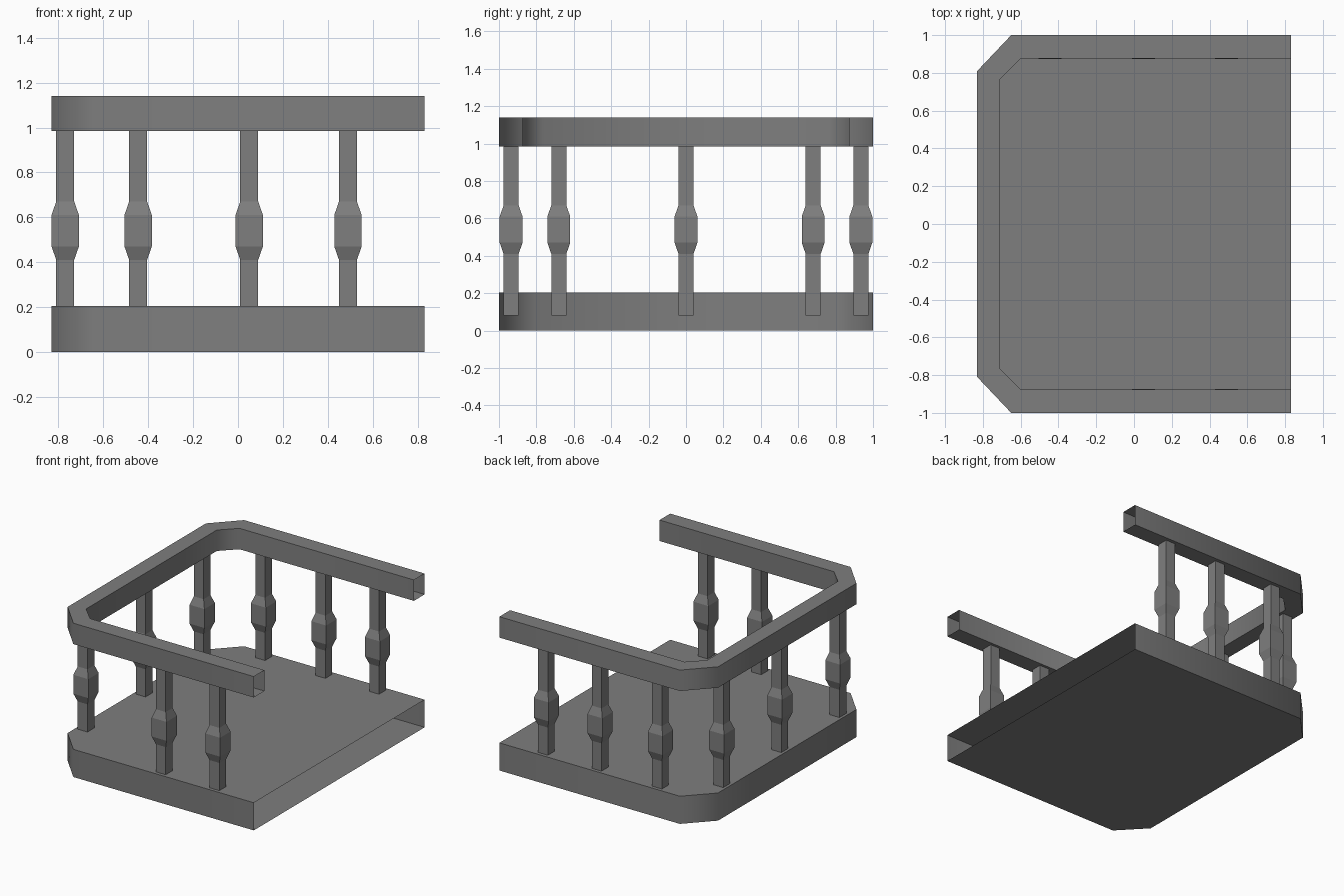
import bpy, bmesh, math

if "Cube" in bpy.data.objects:
    bpy.data.objects.remove(bpy.data.objects["Cube"])

grey = bpy.data.materials.new("dark grey")
grey.diffuse_color = (0.21, 0.21, 0.21, 1)
grey.use_nodes = True
grey.node_tree.nodes["Principled BSDF"].inputs["Base Color"].default_value = grey.diffuse_color


def finish(name, bm, smooth=None):
    bmesh.ops.recalc_face_normals(bm, faces=bm.faces)
    mesh = bpy.data.meshes.new(name)
    bm.to_mesh(mesh)
    bm.free()
    mesh.materials.append(grey)
    ob = bpy.data.objects.new(name, mesh)
    bpy.context.collection.objects.link(ob)
    if smooth:
        bpy.ops.object.select_all(action='DESELECT')
        ob.select_set(True)
        bpy.context.view_layer.objects.active = ob
        bpy.ops.object.shade_smooth_by_angle(angle=smooth)
    return ob


def path(y, x_cut, x_end, y_cut):
    """Chamfered U shape, open towards +x."""
    half = [(0.83, y), (x_cut, y), (x_end, y_cut)]
    return half + [(px, -py) for px, py in reversed(half)]


OUTER = path(1.0, -0.65, -0.83, 0.81)
INNER = path(0.875, -0.60, -0.71, 0.765)


def ring(bm, pts, z):
    return [bm.verts.new((x, y, z)) for x, y in pts]


def strip(bm, a, b, closed=False):
    n = len(a)
    for i in range(n if closed else n - 1):
        j = (i + 1) % n
        bm.faces.new((a[i], a[j], b[j], b[i]))


# hollow floor slab, open at the +x end
bm = bmesh.new()
low, high = ring(bm, OUTER, 0.0), ring(bm, OUTER, 0.205)
strip(bm, low, high)
bm.faces.new(low)
bm.faces.new(high)
finish("floor_base", bm, math.radians(60))

# hollow handrail, open at both ends
bm = bmesh.new()
loops = [ring(bm, OUTER, 0.985), ring(bm, OUTER, 1.14),
         ring(bm, INNER, 1.14), ring(bm, INNER, 0.985)]
for i in range(4):
    strip(bm, loops[i], loops[(i + 1) % 4])
finish("handrail", bm, math.radians(60))

# square balusters with a swollen middle
PROFILE = [(0.04, 0.08), (0.04, 0.41), (0.061, 0.47),
           (0.061, 0.61), (0.04, 0.67), (0.04, 0.985)]


def baluster(name, x, y):
    bm = bmesh.new()
    rings = [ring(bm, [(x - r, y - r), (x + r, y - r), (x + r, y + r), (x - r, y + r)], z)
             for r, z in PROFILE]
    for a, b in zip(rings, rings[1:]):
        strip(bm, a, b, closed=True)
    finish(name, bm)


for i, x in enumerate((-0.445, 0.05, 0.49)):
    baluster(f"back_baluster_{i + 1}", x, 0.935)
for i, x in enumerate((0.05, 0.49)):
    baluster(f"front_baluster_{i + 1}", x, -0.935)
for i, y in enumerate((-0.68, 0.0, 0.68)):
    baluster(f"end_baluster_{i + 1}", -0.77, y)
